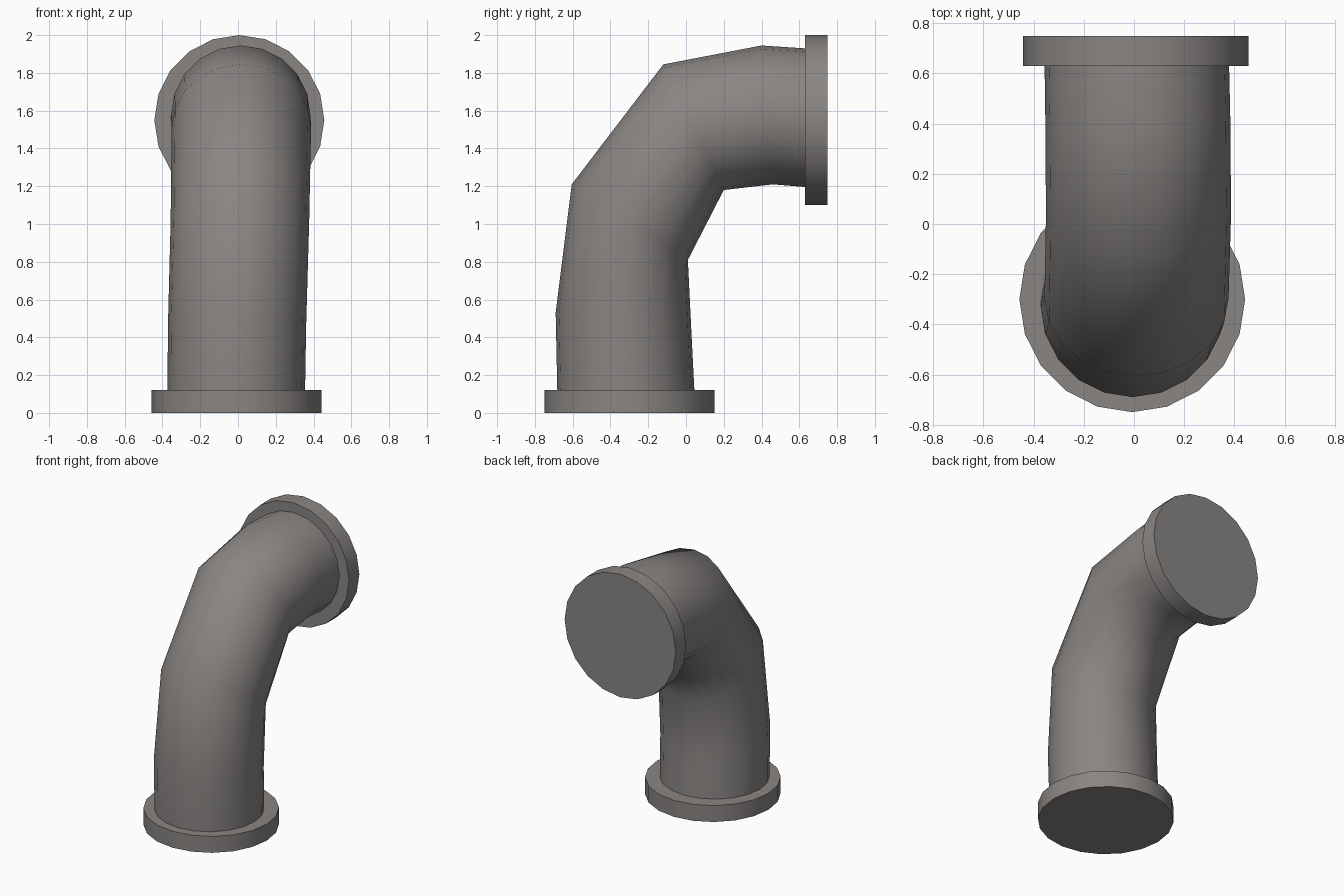
import bpy, bmesh, math
from mathutils import Vector

if "Cube" in bpy.data.objects:
    bpy.data.objects.remove(bpy.data.objects["Cube"])

SIDES = 20
metal = bpy.data.materials.new("warm grey metal")
metal.diffuse_color = (0.25, 0.235, 0.225, 1)
metal.use_nodes = True
metal.node_tree.nodes["Principled BSDF"].inputs["Base Color"].default_value = metal.diffuse_color


def add_part(name, rings, cap_ends, sharp_angle):
    """Skin a list of rings; each ring is a list of SIDES points."""
    bm = bmesh.new()
    loops = [[bm.verts.new(p) for p in ring] for ring in rings]
    for a, b in zip(loops, loops[1:]):
        for i in range(SIDES):
            j = (i + 1) % SIDES
            bm.faces.new((a[i], a[j], b[j], b[i]))
    if cap_ends:
        bm.faces.new(loops[0])
        bm.faces.new(loops[-1])
    bmesh.ops.recalc_face_normals(bm, faces=bm.faces)
    mesh = bpy.data.meshes.new(name)
    bm.to_mesh(mesh)
    bm.free()
    mesh.materials.append(metal)
    obj = bpy.data.objects.new(name, mesh)
    bpy.context.collection.objects.link(obj)
    bpy.ops.object.select_all(action='DESELECT')
    obj.select_set(True)
    bpy.context.view_layer.objects.active = obj
    bpy.ops.object.shade_smooth_by_angle(angle=math.radians(sharp_angle))
    return obj


def ring(x, outer, inner):
    """Circle whose diameter in the y-z plane runs from outer to inner."""
    o, n = Vector((x, *outer)), Vector((x, *inner))
    mid, arm = (o + n) / 2, (o - n) / 2
    side = Vector((arm.length, 0, 0))
    steps = [2 * math.pi * i / SIDES for i in range(SIDES)]
    return [mid + arm * math.cos(t) + side * math.sin(t) for t in steps]


# Bent pipe: (x centre, outer bend point, inner bend point)
sections = [
    (-0.01, (-0.68, 0.05), (0.048, 0.05)),
    (-0.005, (-0.69, 0.53), (0.03, 0.40)),
    (0.01, (-0.605, 1.21), (0.01, 0.81)),
    (0.018, (-0.12, 1.845), (0.20, 1.18)),
    (0.015, (0.40, 1.945), (0.46, 1.21)),
    (0.01, (0.70, 1.925), (0.70, 1.19)),
]
add_part("elbow_pipe", [ring(*s) for s in sections], False, 60)

# End flanges, closed discs
add_part("bottom_flange",
         [ring(-0.007, (-0.75, z), (0.15, z)) for z in (0.0, 0.12)], True, 30)
add_part("top_flange",
         [ring(0.007, (y, 2.0), (y, 1.10)) for y in (0.63, 0.75)], True, 30)
